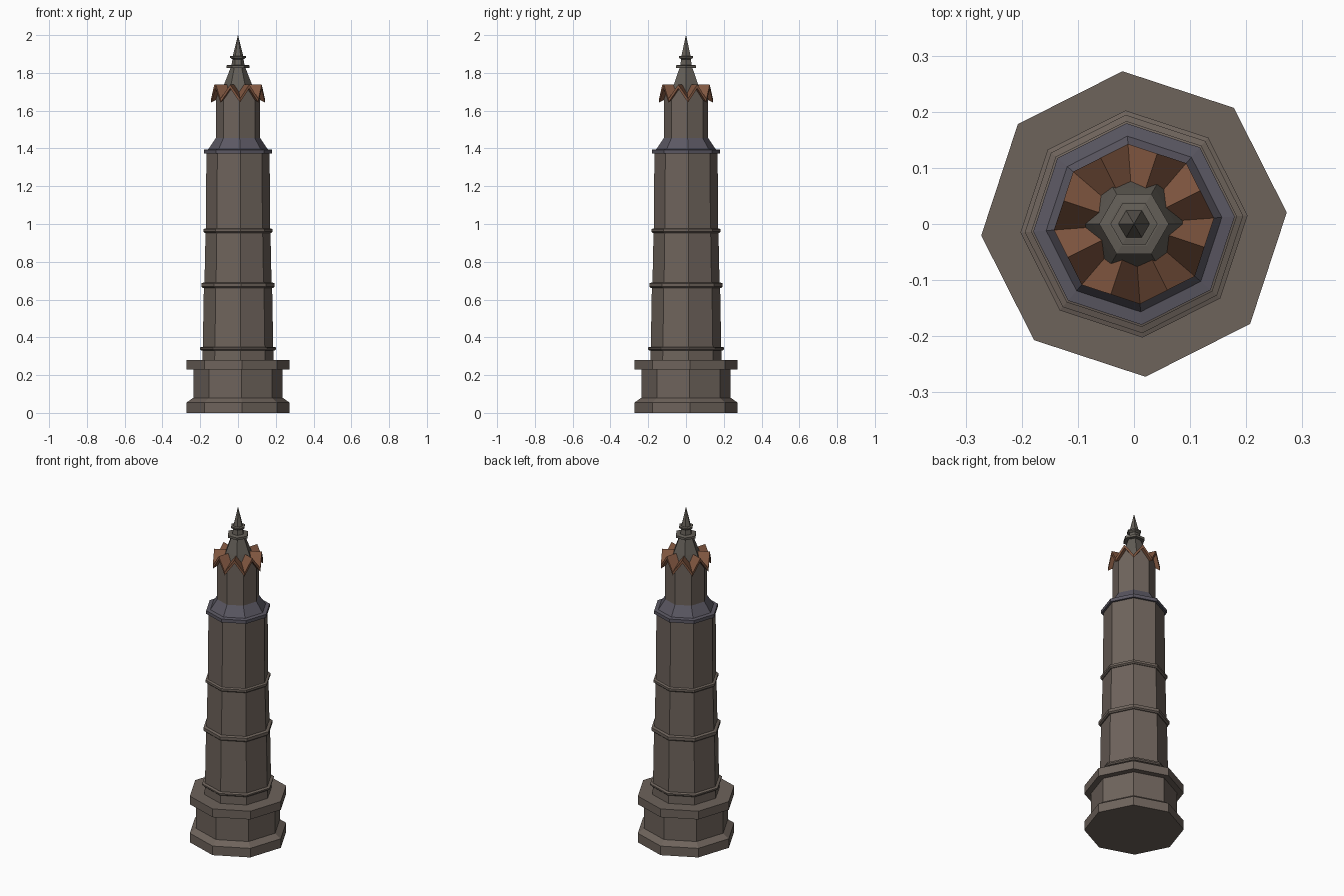
import bpy, bmesh, math

if "Cube" in bpy.data.objects:
    bpy.data.objects.remove(bpy.data.objects["Cube"])

TURN = math.radians(4.3)      # slight twist of the octagonal tower


def material(name, rgb):
    m = bpy.data.materials.new(name)
    m.diffuse_color = (*rgb, 1)
    m.use_nodes = True
    m.node_tree.nodes["Principled BSDF"].inputs["Base Color"].default_value = m.diffuse_color
    return m


stone = material("brown stone", (0.155, 0.125, 0.105))
slate = material("blue slate", (0.105, 0.098, 0.125))
tile = material("rust tile", (0.22, 0.095, 0.052))
lead = material("grey spire", (0.125, 0.112, 0.095))


def finish(name, bm, mat):
    bmesh.ops.remove_doubles(bm, verts=bm.verts, dist=1e-5)
    bmesh.ops.recalc_face_normals(bm, faces=bm.faces)
    me = bpy.data.meshes.new(name)
    bm.to_mesh(me)
    bm.free()
    me.materials.append(mat)
    ob = bpy.data.objects.new(name, me)
    bpy.context.collection.objects.link(ob)
    return ob


def lathe(name, profile, sides, mat, turn=TURN):
    """Faceted solid of revolution from (radius, z) points, bottom to top."""
    bm = bmesh.new()
    rings = []
    for r, z in profile:
        rings.append([bm.verts.new((r * math.cos(turn + 2 * math.pi * i / sides),
                                    r * math.sin(turn + 2 * math.pi * i / sides), z))
                      for i in range(sides)])
    for a, b in zip(rings, rings[1:]):
        for i in range(sides):
            j = (i + 1) % sides
            bm.faces.new((a[i], a[j], b[j], b[i]))
    bm.faces.new(rings[0][::-1])
    bm.faces.new(rings[-1])
    return finish(name, bm, mat)


def folded(name, radius, bottom, peak, valley_slope, mat, thick=None):
    """Octagon topped by eight gables meeting at the centre; ridges are level."""
    bm = bmesh.new()
    top, low = [], []
    for i in range(16):
        a = TURN + math.pi * i / 8
        ridge = i % 2 == 1
        r = radius * (math.cos(math.pi / 8) if ridge else 1)
        z = peak if ridge else peak - valley_slope * radius
        x, y = r * math.cos(a), r * math.sin(a)
        top.append(bm.verts.new((x, y, z)))
        low.append(bm.verts.new((x, y, z - thick if thick else bottom)))
    ct = bm.verts.new((0, 0, peak))
    cl = bm.verts.new((0, 0, peak - thick if thick else bottom))
    for i in range(16):
        j = (i + 1) % 16
        bm.faces.new((ct, top[i], top[j]))
        bm.faces.new((cl, low[j], low[i]))
        bm.faces.new((low[i], low[j], top[j], top[i]))
    return finish(name, bm, mat)


# Pedestal with plinth and cap
lathe("pedestal", [(0.273, 0), (0.273, 0.055), (0.237, 0.08), (0.237, 0.23),
                   (0.273, 0.23), (0.273, 0.28)], 8, stone)

# Tapering shaft in three storeys
lathe("shaft", [(0.19, 0.27), (0.187, 0.345), (0.181, 0.675), (0.178, 0.69),
                (0.172, 0.97), (0.17, 0.98), (0.168, 1.38)], 8, stone)

# String courses round the shaft
for name, r, z0, z1 in (("lower_band", 0.203, 0.335, 0.35),
                        ("middle_band", 0.195, 0.665, 0.69),
                        ("upper_band", 0.184, 0.957, 0.977)):
    lathe(name, [(r - 0.008, z0 - 0.004), (r, z0 + 0.003), (r, z1 - 0.004),
                 (r - 0.012, z1)], 8, stone)

# Slate skirt below the lantern
lathe("slate_skirt", [(0.18, 1.373), (0.18, 1.393), (0.157, 1.396),
                      (0.118, 1.455)], 8, slate)

# Lantern drum with gabled wall tops, and folded roof over it
SLOPE = 0.075 / 0.143
folded("lantern", 0.118, 1.44, 1.722, SLOPE, stone)
folded("gable_roof", 0.143, 0, 1.738, SLOPE, tile, thick=0.02)

# Six-sided spire, collars and finial
lathe("spire", [(0.094, 1.68), (0.074, 1.738), (0.038, 1.83)], 6, lead, 0)
lathe("spire_collar", [(0.062, 1.826), (0.062, 1.84), (0.045, 1.843)], 6, lead, 0)
lathe("spire_neck", [(0.035, 1.84), (0.028, 1.88)], 6, lead, 0)
lathe("finial_collar", [(0.03, 1.872), (0.042, 1.88), (0.042, 1.888),
                        (0.03, 1.89)], 6, lead, 0)
lathe("finial", [(0.029, 1.885), (0.0005, 2.0)], 6, lead, 0)
